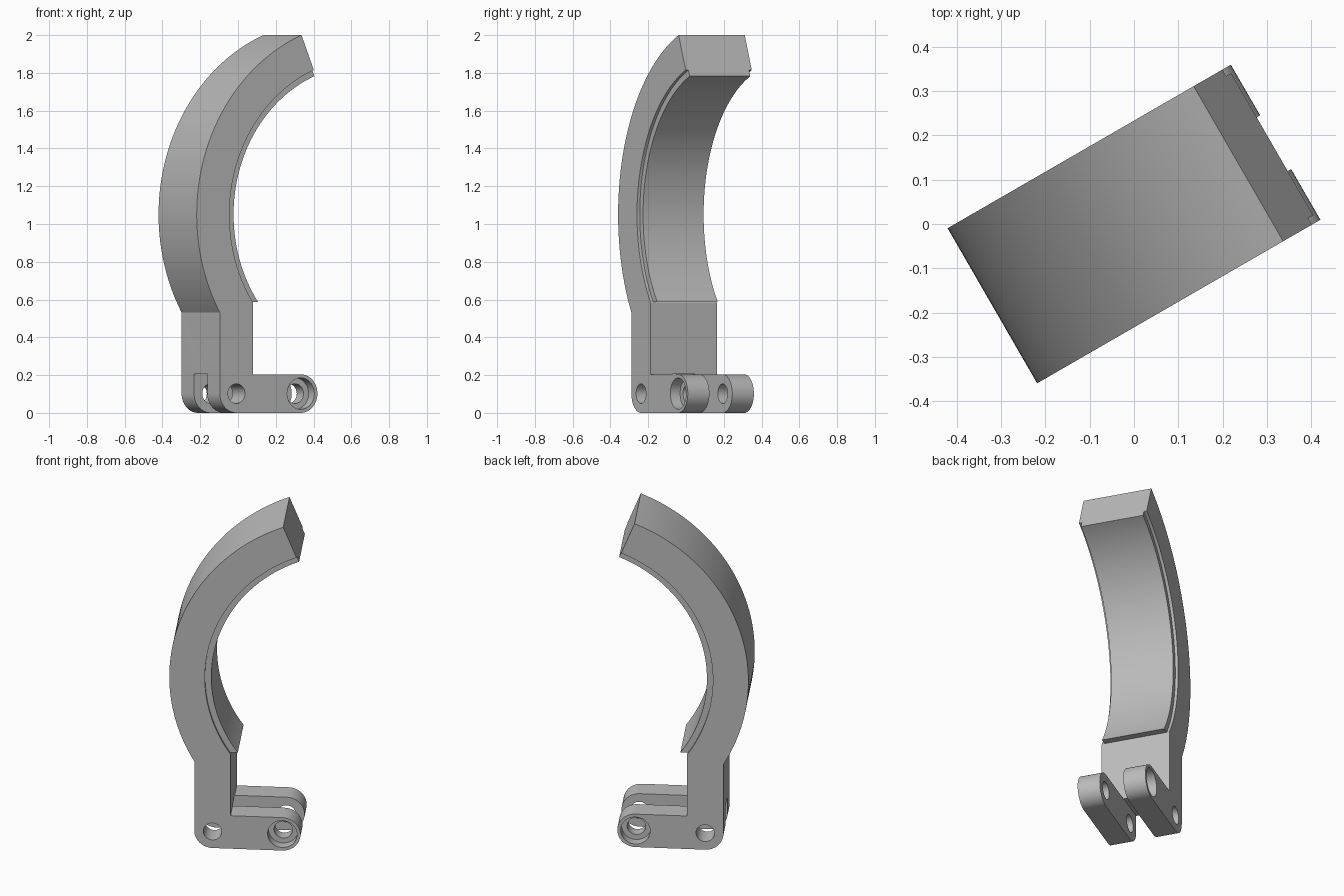
import bpy, bmesh
from math import sin, cos, radians, degrees, atan2, asin, sqrt, pi

if "Cube" in bpy.data.objects:
    bpy.data.objects.remove(bpy.data.objects["Cube"])

TURN = radians(30)              # the whole part is turned about z
CX, CZ = 0.656, 1.05            # arc centre
R_OUT, R_IN, R_LIP = 1.025, 0.825, 0.79
HALF, SLOT = 0.202, 0.07        # half width, half slot width
LEG_BACK, LEG_FRONT = -0.228, -0.024
EAR_R, PIN_X, EYE_X = 0.102, -0.126, 0.267
END = 112                       # arc end angle in degrees

grey = bpy.data.materials.new("mid grey")
grey.use_nodes = True
grey.diffuse_color = (0.5, 0.5, 0.5, 1)
grey.node_tree.nodes["Principled BSDF"].inputs["Base Color"].default_value = (0.5, 0.5, 0.5, 1)


def arc(cx, cz, r, start, end, steps):
    angles = [radians(start + (end - start) * i / steps) for i in range(steps + 1)]
    return [(cx + r * cos(a), cz + r * sin(a)) for a in angles]


def prism(name, profile, y0, y1):
    """Extrude an (x, z) profile from y0 to y1."""
    bm = bmesh.new()
    face = bm.faces.new([bm.verts.new((x, y0, z)) for x, z in profile])
    new = bmesh.ops.extrude_face_region(bm, geom=[face])["geom"]
    bmesh.ops.translate(bm, vec=(0, y1 - y0, 0),
                        verts=[g for g in new if isinstance(g, bmesh.types.BMVert)])
    bmesh.ops.recalc_face_normals(bm, faces=bm.faces)
    mesh = bpy.data.meshes.new(name)
    bm.to_mesh(mesh)
    bm.free()
    mesh.materials.append(grey)
    obj = bpy.data.objects.new(name, mesh)
    bpy.context.collection.objects.link(obj)
    obj.rotation_euler.z = TURN
    return obj


def activate(obj):
    bpy.ops.object.select_all(action="DESELECT")
    obj.select_set(True)
    bpy.context.view_layer.objects.active = obj


def cut(obj, cutter):
    mod = obj.modifiers.new("cut", "BOOLEAN")
    mod.operation = "DIFFERENCE"
    mod.solver = "EXACT"
    mod.object = cutter
    bpy.context.view_layer.update()
    activate(obj)
    bpy.ops.object.modifier_apply(modifier=mod.name)
    bpy.data.objects.remove(cutter)


def angle_at_x(r, x):
    """Angle where the lower half of a circle of radius r meets the given x."""
    return degrees(atan2(-sqrt(r * r - (x - CX) ** 2), x - CX)) % 360


# Bracket: curved jaw, leg and rounded foot in one profile
profile = arc(CX, CZ, R_OUT, END, angle_at_x(R_OUT, LEG_BACK), 64)
profile += arc(PIN_X, EAR_R, EAR_R, 180, 270, 16)
profile += arc(EYE_X, EAR_R, EAR_R, -90, 90, 32)
profile += [(LEG_FRONT, 2 * EAR_R)]
profile += arc(CX, CZ, R_IN, angle_at_x(R_IN, LEG_FRONT), END, 64)
bracket = prism("clamp_bracket", profile, -HALF, HALF)

# Slot that splits the foot into two ears
top = 2 * EAR_R + 0.002
cut(bracket, prism("slot_cutter", [(-1, -0.1), (1, -0.1), (1, top), (-1, top)], -SLOT, SLOT))

# Pin holes through both ears, with outer counterbores at the tips
for x in (PIN_X, EYE_X):
    cut(bracket, prism("hole_cutter", arc(x, EAR_R, 0.052, 0, 348.75, 31), -0.5, 0.5))
for side in (-1, 1):
    cut(bracket, prism("counterbore_cutter", arc(EYE_X, EAR_R, 0.083, 0, 352.5, 47),
                       side * (HALF - 0.06), side * 0.5))

# Narrower lining inside the jaw, with a level lower end
low = 0.588
low_angle = [180 + degrees(asin((CZ - low) / r)) for r in (R_IN + 0.004, R_LIP)]
lining = prism("jaw_lining",
               arc(CX, CZ, R_IN + 0.004, END, low_angle[0], 64)
               + arc(CX, CZ, R_LIP, low_angle[1], END, 64), -0.185, 0.185)

for obj in (bracket, lining):
    activate(obj)
    bpy.ops.object.shade_smooth_by_angle(angle=radians(25))
